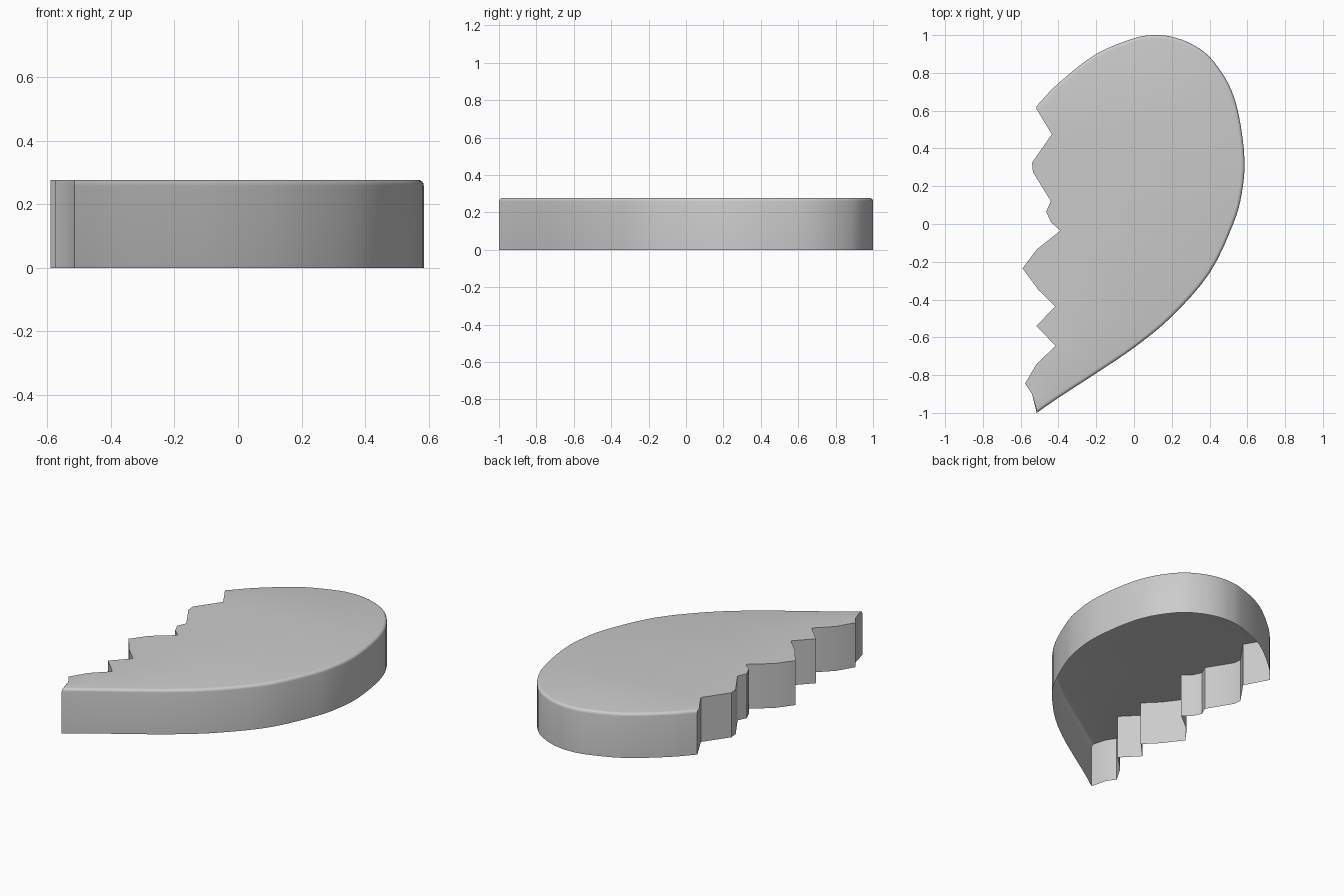
import bpy, bmesh, math
from mathutils import Vector

if "Cube" in bpy.data.objects:
    bpy.data.objects.remove(bpy.data.objects["Cube"])

H, R = 0.277, 0.018   # height, rounding of the outer top edge

# smooth outer edge, from the upper tip clockwise to the lower point
OUTER = [(-.515, .625), (-.4, .745), (-.2, .9), (0, .983), (.11, 1), (.2, .991), (.3, .955),
         (.4, .885), (.5, .742), (.555, .575), (.585, .34), (.57, .16), (.525, 0), (.4, -.26),
         (.2, -.49), (0, -.655), (-.2, -.79), (-.4, -.92), (-.515, -1.0)]
# broken edge, from the lower point back up to the upper tip
JAGGED = [(-.54, -.9), (-.577, -.845), (-.515, -.74), (-.415, -.645), (-.517, -.54),
          (-.418, -.437), (-.505, -.35), (-.59, -.235), (-.515, -.135), (-.39, -.035),
          (-.44, .01), (-.465, .065), (-.44, .12), (-.535, .275), (-.54, .325), (-.435, .475)]


def spline(pts, n):
    """Catmull-Rom curve through the points."""
    p = [Vector(q) for q in pts]
    p = [2 * p[0] - p[1]] + p + [2 * p[-1] - p[-2]]
    out = []
    for a, b, c, d in zip(p, p[1:], p[2:], p[3:]):
        for i in range(n):
            t = i / n
            out.append(.5 * (2 * b + (c - a) * t + (2 * a - 5 * b + 4 * c - d) * t * t
                             + (3 * b - a - 3 * c + d) * t ** 3))
    return out + [p[-2]]


curve = spline(OUTER, 4)
broken = [Vector(q) for q in JAGGED]

# inward directions: curve normals, straight along y at the two tips, none on the broken edge
inward = []
for i in range(1, len(curve) - 1):
    t = (curve[i + 1] - curve[i - 1]).normalized()
    inward.append(Vector((t.y, -t.x)))
inward = [Vector((0, -1))] + inward + [Vector((0, 1))]
outline = curve + broken
inward += [Vector((0, 0))] * len(broken)

# stacked rings: straight wall, then the rounded top edge
levels = [(0, 0)] + [(R * (1 - math.cos(a)), H - R + R * math.sin(a))
                     for a in (math.pi / 2 * k / 4 for k in range(5))]
bm = bmesh.new()
rings = [[bm.verts.new((*(p + d * inset), z)) for p, d in zip(outline, inward)]
         for inset, z in levels]
# the broken edge rises straight to the top without rounding
n = len(outline)
for lo, hi in zip(rings, rings[1:]):
    for i in range(n):
        j = (i + 1) % n
        bm.faces.new((lo[i], lo[j], hi[j], hi[i]))
# flat top; the underside stays open
top = bm.faces.new(rings[-1])
bmesh.ops.recalc_face_normals(bm, faces=bm.faces)
top.normal_update()
if top.normal.z < 0:
    bmesh.ops.reverse_faces(bm, faces=bm.faces)
bmesh.ops.triangulate(bm, faces=[top])

mesh = bpy.data.meshes.new("broken_heart_half")
bm.to_mesh(mesh)
bm.free()
obj = bpy.data.objects.new("broken_heart_half", mesh)
bpy.context.collection.objects.link(obj)
bpy.context.view_layer.objects.active = obj
obj.select_set(True)
bpy.ops.object.shade_smooth_by_angle(angle=math.radians(40))
